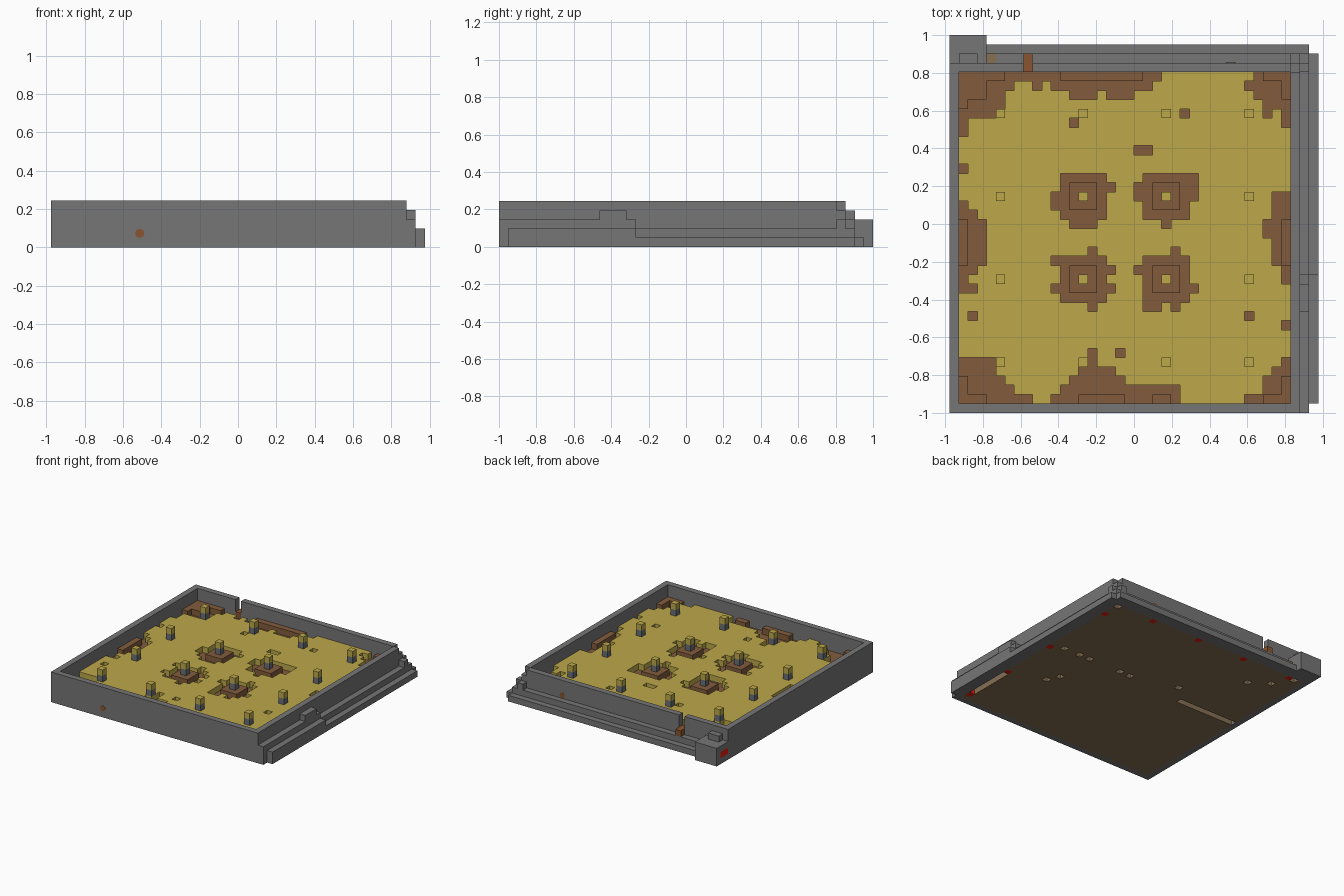
import bpy, bmesh
from mathutils import Vector

cube = bpy.data.objects.get("Cube")
if cube:
    bpy.data.objects.remove(cube, do_unlink=True)

V = 2 / 41                                   # block size
ORIGIN = Vector((-20 * V, -1, 0))
LO, HI = 1, 36                               # floor span in blocks
blocks = {}                                  # (i, j, k) -> part name


def fill(part, i, j, k):
    """Fill an inclusive block range; each axis is a number or a (first, last) pair."""
    spans = [a if isinstance(a, tuple) else (a, a) for a in (i, j, k)]
    (a, b), (c, d), (e, f) = spans
    for x in range(a, b + 1):
        for y in range(c, d + 1):
            for z in range(e, f + 1):
                if part:
                    blocks[x, y, z] = part
                else:
                    blocks.pop((x, y, z), None)


# Soil and sand layers
FLOOR = (LO, HI)
fill("soil_floor", FLOOR, FLOOR, 1)
fill("sand_floor", FLOOR, FLOOR, 2)


# Worn edges of the sand: runs along each wall, row by row inwards
def fringe(side, rows):
    for depth, runs in enumerate(rows):
        line = LO + depth if side in ("front", "left") else HI - depth
        for run in runs:
            if side in ("front", "back"):
                fill(None, run, line, 2)
            else:
                fill(None, line, run, 2)


fringe("back", [[(1, 22), (33, 36)], [(1, 6), (9, 9), (11, 21), (32, 36)],
                [(1, 5), (13, 15), (17, 19), (33, 36)], [(1, 5), (34, 36)],
                [(1, 4), (34, 34), (36, 36)], [(1, 1), (36, 36)], [(1, 1)]])
fringe("front", [[(1, 8), (11, 24), (32, 36)], [(1, 6), (12, 24), (34, 36)],
                 [(1, 5), (13, 18), (34, 36)], [(1, 4), (14, 17), (35, 36)],
                 [(1, 4), (15, 15), (36, 36)]])
fringe("left", [[(13, 22), (26, 26)], [(13, 13), (15, 21)], [(16, 20)]])
fringe("right", [[(9, 9), (14, 23)], [(16, 23)], [(19, 20)]])

# Single worn spots
for i, j in [(2, 10), (15, 6), (18, 6), (32, 10), (25, 32), (13, 31), (20, 28), (21, 28)]:
    fill(None, i, j, 2)

# Pits with plinths around the middle pillars, with ragged rims
rims = {
    (14, 14): [(-3, -1), (-3, 2), (3, -1), (3, 1), (1, -3), (1, 3)],
    (23, 14): [(-3, 1), (3, -1), (-2, -3), (-1, -3), (1, -3), (1, 3)],
    (14, 23): [(-3, -1), (-3, 0), (3, 1), (-1, -3), (0, -3), (1, -3)],
    (23, 23): [(-3, 0), (-3, 1), (3, 0), (3, 1), (3, 2), (0, -3)],
}
for (i, j), rim in rims.items():
    fill(None, (i - 2, i + 2), (j - 2, j + 2), 2)
    for di, dj in rim:
        fill(None, i + di, j + dj, 2)
    fill("plinths", (i - 1, i + 1), (j - 1, j + 1), 2)

# Raised soil banks along the walls and in the corners
for i, j in [((12, 20), HI), ((14, 18), LO), ((22, 23), LO), (LO, (16, 20)), (HI, (16, 20)),
             (LO, (33, HI)), ((1, 3), (34, HI)), ((1, 5), HI), (LO, (1, 3)), ((1, 3), LO),
             (HI, (34, HI)), ((34, HI), HI), (HI, (1, 3)), ((34, HI), LO)]:
    fill("soil_banks", i, j, 2)

# Lamp pillars on a regular grid
for i in range(5, 37, 9):
    for j in range(5, 37, 9):
        fill("pillar_bases", i, j, 3)
        fill("pillar_lamps", i, j, 4)

# Surrounding walls
WALL = (0, 37)
for i, j in [(0, WALL), (37, WALL), (WALL, 0), (WALL, 37)]:
    fill("walls", i, j, (0, 4))
fill(None, 37, 37, 4)

# Stepped ledges on the left side
fill("side_ledge", 38, (0, 14), (0, 2))
fill("side_ledge", 38, (11, 13), 3)
fill("side_ledge", 38, (15, 38), (0, 1))
fill("side_ledge", 39, (1, 14), (0, 1))
fill("side_ledge", 39, (15, 38), 0)

# Stepped ledges and corner block at the back
fill("back_ledge", (4, 37), 38, (0, 1))
fill("back_ledge", (4, 38), 39, 0)
fill("back_ledge", 37, 38, 2)
fill("back_ledge", 38, 37, 2)
fill("corner_block", (0, 3), (38, 40), (0, 2))
fill("corner_block", (1, 2), 38, 3)

# Drain notch in the back wall
fill(None, 8, 37, (3, 4))
fill("drain_outlet", 8, (37, 38), 2)

# Base slab under floor and inner walls, with trenches and holes cut from below
fill("base_slab", (1, 37), (1, 37), 0)
fill("base_slab", 4, 38, 1)
fill(None, 37, (3, 10), 0)
fill(None, (1, 11), 21, 0)
for i, j in [(35, 22), (32, 22), (30, 22), (24, 22), (22, 22), (31, 13), (30, 15),
             (14, 24), (7, 32), (4, 34), (2, 37), (37, 37)]:
    fill(None, i, j, 0)

# Red signal blocks
fill("signal_blocks", 0, (38, 39), 1)
for j in (2, 11, 21, 34):
    fill("signal_blocks", 37, j, 0)
for i in (3, 12, 21, 30):
    fill("signal_blocks", i, 37, 0)


# Materials
def material(name, r, g, b):
    lin = [((c / 255 + 0.055) / 1.055) ** 2.4 for c in (r, g, b)] + [1]
    m = bpy.data.materials.new(name)
    m.use_nodes = True
    m.diffuse_color = lin
    m.node_tree.nodes["Principled BSDF"].inputs["Base Color"].default_value = lin
    return m


stone = material("grey stone", 118, 118, 118)
soil = material("brown soil", 130, 92, 60)
sand = material("yellow sand", 189, 169, 74)
steel = material("blue grey steel", 106, 110, 118)
rust = material("rust brown", 136, 84, 48)
red = material("red", 235, 28, 14)
taupe = material("taupe base", 134, 112, 84)
looks = {"soil_floor": soil, "plinths": soil, "soil_banks": soil, "sand_floor": sand,
         "pillar_lamps": sand, "pillar_bases": steel, "drain_outlet": rust,
         "signal_blocks": red, "base_slab": taupe}


# Turn the blocks of each part into a mesh of its exposed faces
def build(part):
    bm = bmesh.new()
    for cell in [c for c, p in blocks.items() if p == part]:
        for axis in range(3):
            for sign in (-1, 1):
                step = [0, 0, 0]
                step[axis] = sign
                if tuple(c + s for c, s in zip(cell, step)) in blocks:
                    continue
                normal = Vector(step)
                u = Vector([float(n == (axis + 1) % 3) for n in range(3)])
                w = normal.cross(u)
                mid = Vector(cell) + Vector((0.5, 0.5, 0.5)) + normal / 2
                ring = [(-u - w) / 2, (u - w) / 2, (u + w) / 2, (w - u) / 2]
                bm.faces.new([bm.verts.new(ORIGIN + (mid + r) * V) for r in ring])
    bmesh.ops.remove_doubles(bm, verts=bm.verts, dist=V / 50)
    mesh = bpy.data.meshes.new(part)
    bm.to_mesh(mesh)
    bm.free()
    mesh.materials.append(looks.get(part, stone))
    bpy.context.collection.objects.link(bpy.data.objects.new(part, mesh))


for part in sorted(set(blocks.values())):
    build(part)

# Round pipe ends on the front and back walls
for name, spot in [("front_pipe_end", (9.5, 0, 1.5)), ("back_pipe_end", (30.5, 38, 2.5))]:
    bpy.ops.mesh.primitive_cylinder_add(vertices=8, radius=V / 2, depth=0.001,
                                        location=ORIGIN + Vector(spot) * V,
                                        rotation=(1.5708, 0, 0))
    bpy.context.object.name = name
    bpy.context.object.data.materials.append(rust)
